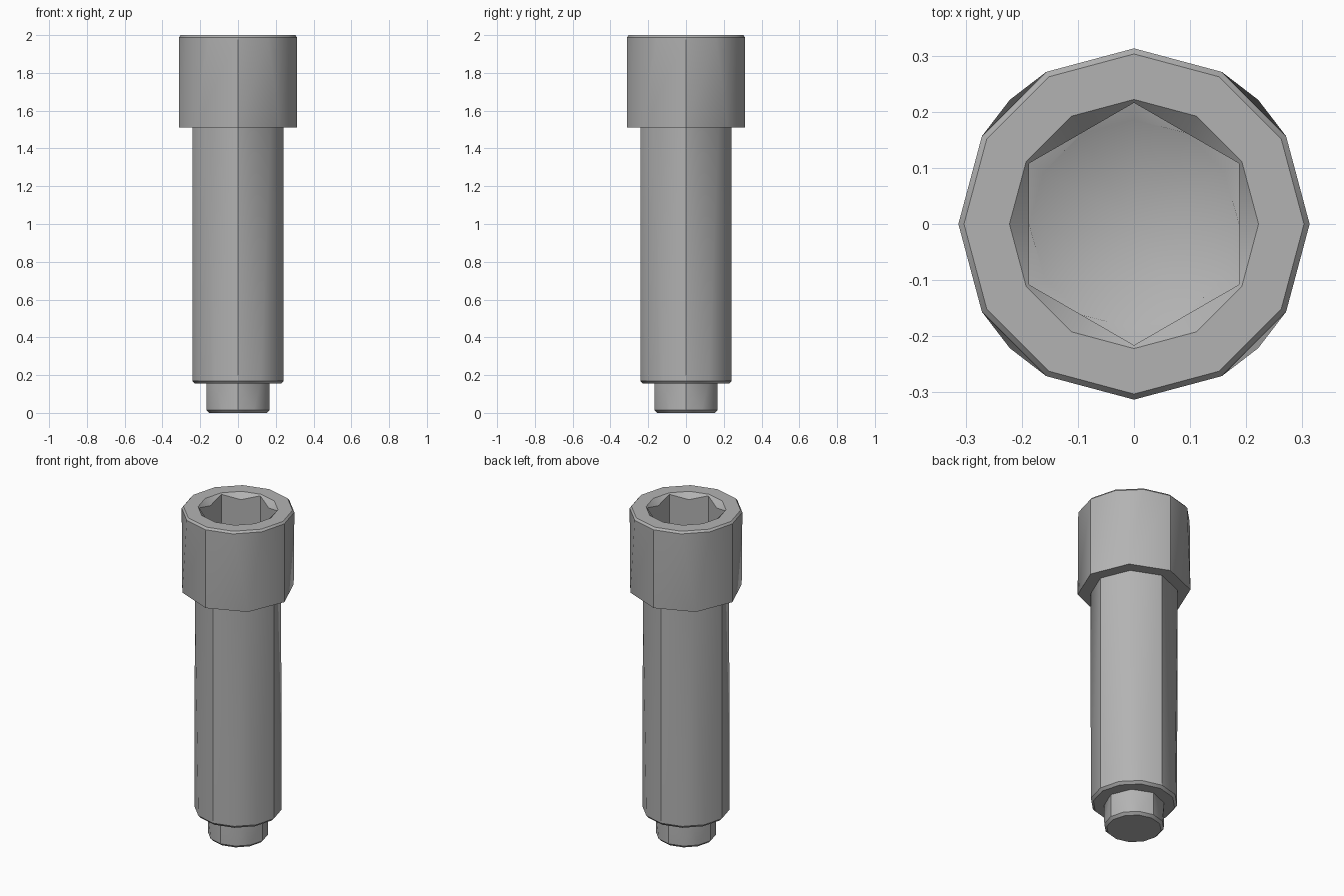
import bpy, bmesh
from math import sin, cos, pi, radians

if "Cube" in bpy.data.objects:
    bpy.data.objects.remove(bpy.data.objects["Cube"])

steel = bpy.data.materials.new("grey steel")
steel.use_nodes = True
colour = (0.45, 0.45, 0.45, 1)
steel.diffuse_color = colour
steel.node_tree.nodes["Principled BSDF"].inputs["Base Color"].default_value = colour


def ring(sides, r, z, odd_r=None, odd_z=None):
    """Circle of points; odd points may take their own radius and height."""
    pts = []
    for i in range(sides):
        odd = i % 2 and odd_r is not None
        rad, h = (odd_r, odd_z) if odd else (r, z)
        a = 2 * pi * i / sides
        pts.append((rad * cos(a), rad * sin(a), h))
    return pts


def join_rings(bm, a, b):
    """Skin two rings, adding triangles where their side counts differ."""
    i = j = 0
    while i < len(a) or j < len(b):
        ta, tb = (i + 1) * len(b), (j + 1) * len(a)
        a0, b0 = a[i % len(a)], b[j % len(b)]
        a1, b1 = a[(i + 1) % len(a)], b[(j + 1) % len(b)]
        if ta == tb:
            bm.faces.new((a0, a1, b1, b0))
        elif ta < tb:
            bm.faces.new((a0, a1, b0))
        else:
            bm.faces.new((a0, b1, b0))
        i += ta <= tb
        j += tb <= ta


def turned_part(name, rings, cap_bottom=False, apex=None):
    bm = bmesh.new()
    loops = [[bm.verts.new(p) for p in pts] for pts in rings]
    for a, b in zip(loops, loops[1:]):
        join_rings(bm, a, b)
    if cap_bottom:
        bm.faces.new(loops[0][::-1])
    if apex is not None:
        tip = bm.verts.new((0, 0, apex))
        last = loops[-1]
        for k, v in enumerate(last):
            bm.faces.new((v, last[(k + 1) % len(last)], tip))
    mesh = bpy.data.meshes.new(name)
    bm.to_mesh(mesh)
    bm.free()
    mesh.materials.append(steel)
    obj = bpy.data.objects.new(name, mesh)
    bpy.context.collection.objects.link(obj)
    bpy.ops.object.select_all(action='DESELECT')
    obj.select_set(True)
    bpy.context.view_layer.objects.active = obj
    bpy.ops.object.shade_smooth_by_angle(angle=radians(28))
    return obj


# Reduced tip with a chamfered end
turned_part("tip", [
    ring(12, 0.152, 0),
    ring(12, 0.167, 0.015),
    ring(8, 0.167, 0.155),
], cap_bottom=True)

# Shoulder shaft, chamfered at its lower edge
turned_part("shaft", [
    ring(8, 0.167, 0.155),
    ring(12, 0.228, 0.155),
    ring(12, 0.242, 0.17),
    ring(8, 0.242, 1.51),
])

# Head with countersunk hexagon socket and drilled cone floor
turned_part("head", [
    ring(8, 0.242, 1.51),
    ring(8, 0.313, 1.51),
    ring(12, 0.313, 1.988),
    ring(12, 0.303, 2),
    ring(12, 0.222, 2),
    ring(12, 0.187, 1.965, 0.216, 1.993),
    ring(12, 0.187, 1.75, 0.216, 1.75),
    ring(12, 0.186, 1.745),
], apex=1.64)
